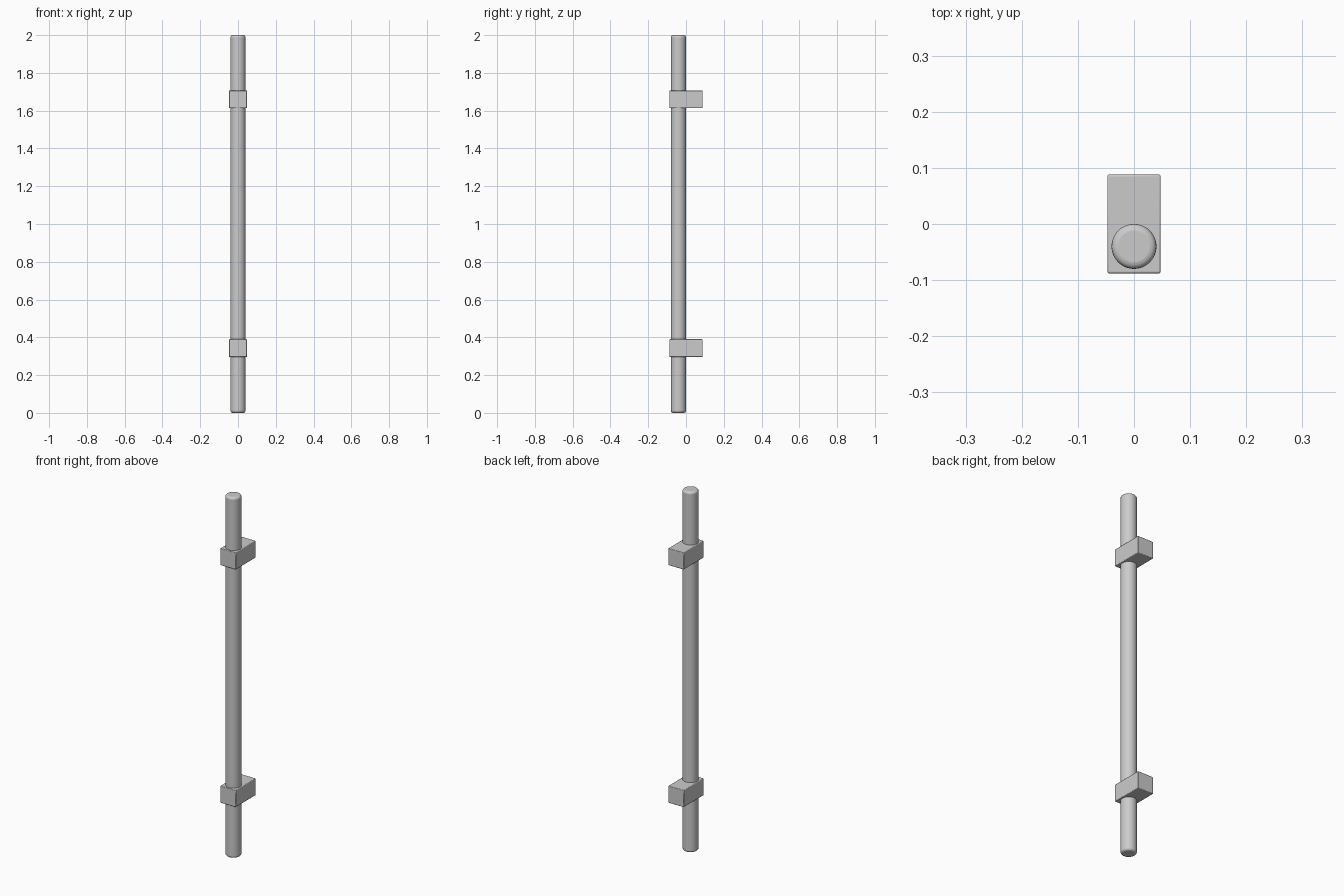
import bpy

if "Cube" in bpy.data.objects:
    bpy.data.objects.remove(bpy.data.objects["Cube"])


def finish(obj, name, bevel, segments):
    """Name the part, round its edges and shade it smooth."""
    obj.name = name
    mod = obj.modifiers.new("rounded_edges", 'BEVEL')
    mod.width = bevel
    mod.segments = segments
    mod.limit_method = 'ANGLE'
    mod.angle_limit = 0.8
    bpy.ops.object.shade_smooth_by_angle()


# Long round grip bar
bpy.ops.mesh.primitive_cylinder_add(vertices=48, radius=0.04, depth=2.0,
                                    location=(0, -0.04, 1.0))
finish(bpy.context.object, "grip_bar", 0.012, 4)

# Two square mounting brackets wrapped around the bar, reaching back
for name, z in (("lower_bracket", 0.343), ("upper_bracket", 1.66)):
    bpy.ops.mesh.primitive_cube_add(size=1, location=(0, 0, z))
    bracket = bpy.context.object
    bracket.scale = (0.095, 0.176, 0.094)
    bpy.ops.object.transform_apply(location=False, rotation=False, scale=True)
    finish(bracket, name, 0.003, 2)
